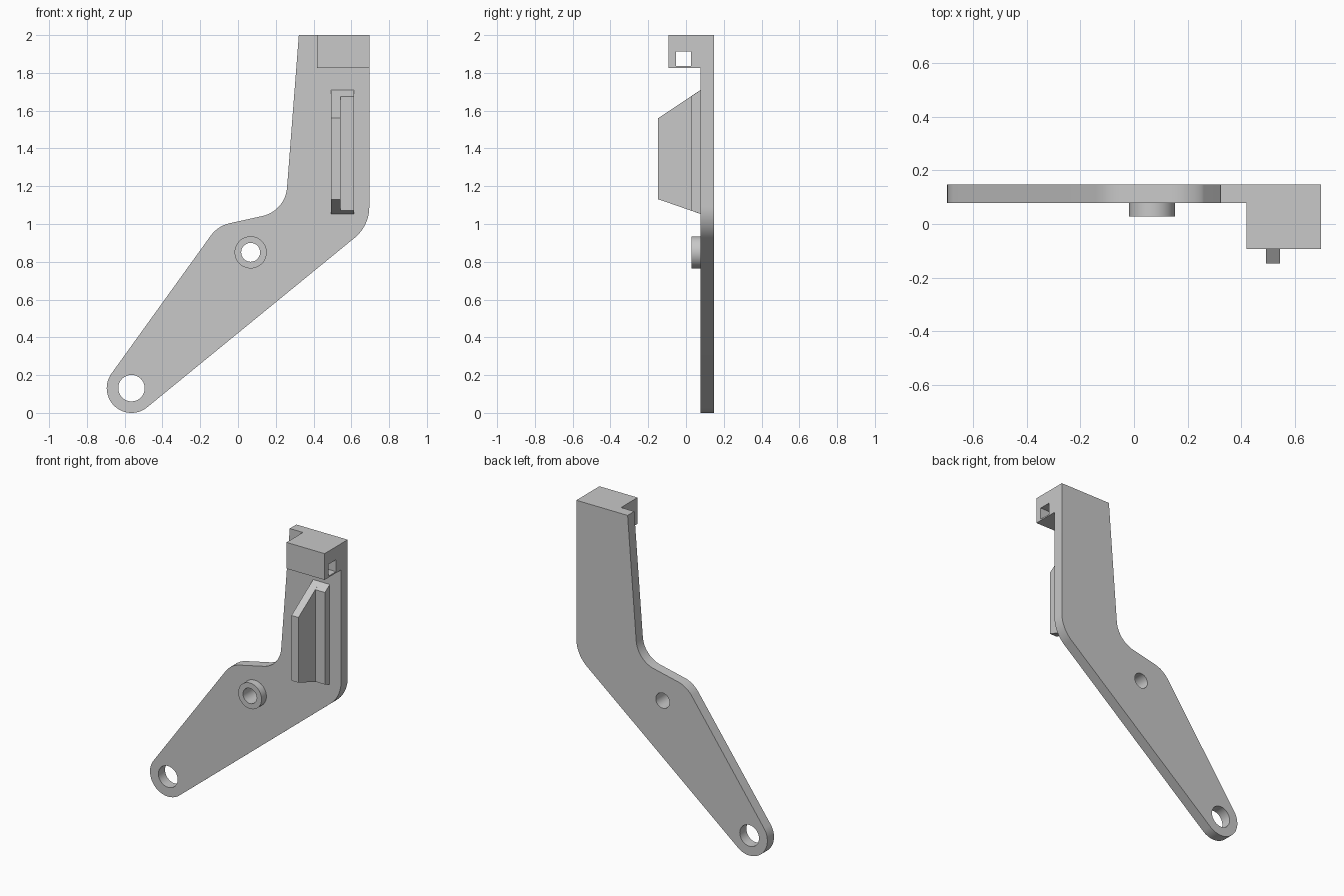
import bpy
import bmesh
from math import radians, cos, sin, tan
from mathutils import Matrix, Vector

cube = bpy.data.objects.get("Cube")
if cube:
    bpy.data.objects.remove(cube, do_unlink=True)

grey = bpy.data.materials.new("plain grey")
grey.use_nodes = True
grey.diffuse_color = (0.58, 0.58, 0.58, 1)
grey.node_tree.nodes["Principled BSDF"].inputs["Base Color"].default_value = (0.58, 0.58, 0.58, 1)


def arc(cx, cz, r, a0, a1, steps):
    """Points along an arc, angles in degrees."""
    angles = [radians(a0 + (a1 - a0) * i / steps) for i in range(steps + 1)]
    return [(cx + r * cos(a), cz + r * sin(a)) for a in angles]


def circle(cx, cz, r, steps=48):
    return arc(cx, cz, r, 0, 360, steps)[:-1]


def fillet(before, corner, after, r, steps=14):
    """Round a profile corner with an arc tangent to both edges."""
    c = Vector(corner)
    u = (Vector(before) - c).normalized()
    v = (Vector(after) - c).normalized()
    half = u.angle(v) / 2
    centre = c + (u + v).normalized() * (r / sin(half))
    start = c + u * (r / tan(half)) - centre
    end = c + v * (r / tan(half)) - centre
    spokes = [start.lerp(end, i / steps).normalized() for i in range(steps + 1)]
    return [tuple(centre + spoke * r) for spoke in spokes]


def rect(a0, b0, a1, b1):
    return [(a0, b0), (a1, b0), (a1, b1), (a0, b1)]


# Profile planes: local x, local y, extrusion direction
FRONT = Matrix(((1, 0, 0), (0, 0, -1), (0, 1, 0))).to_4x4()
SIDE = Matrix(((0, 0, 1), (1, 0, 0), (0, 1, 0))).to_4x4()


def extrude(name, plane, loops, low, high):
    """Extrude a profile (outer loop, then holes) between two depths."""
    curve = bpy.data.curves.new(name, "CURVE")
    curve.dimensions = "2D"
    curve.fill_mode = "BOTH"
    curve.extrude = (high - low) / 2
    for loop in loops:
        spline = curve.splines.new("POLY")
        spline.points.add(len(loop) - 1)
        for point, (a, b) in zip(spline.points, loop):
            point.co = (a, b, 0, 1)
        spline.use_cyclic_u = True
    temp = bpy.data.objects.new(name + " profile", curve)
    bpy.context.collection.objects.link(temp)
    graph = bpy.context.evaluated_depsgraph_get()
    mesh = bpy.data.meshes.new_from_object(temp.evaluated_get(graph))
    bpy.data.objects.remove(temp, do_unlink=True)
    bpy.data.curves.remove(curve)

    # Place the solid and weld its seams
    middle = (low + high) / 2
    offset = (0, middle, 0) if plane is FRONT else (middle, 0, 0)
    mesh.transform(Matrix.Translation(offset) @ plane)
    bm = bmesh.new()
    bm.from_mesh(mesh)
    bmesh.ops.remove_doubles(bm, verts=bm.verts, dist=0.0001)
    bmesh.ops.recalc_face_normals(bm, faces=bm.faces)
    bm.to_mesh(mesh)
    bm.free()
    mesh.name = name
    mesh.materials.clear()
    mesh.materials.append(grey)
    obj = bpy.data.objects.new(name, mesh)
    bpy.context.collection.objects.link(obj)
    bpy.ops.object.select_all(action="DESELECT")
    obj.select_set(True)
    bpy.context.view_layer.objects.active = obj
    bpy.ops.object.shade_smooth_by_angle(angle=radians(30))


BACK, FACE = 0.147, 0.078    # back and front of the plate
RIGHT = 0.695
EYE = (-0.564, 0.131)        # lower pivot
BOSS = (0.067, 0.85)         # middle pivot

# Bent lever plate with two pivot holes
top_left, top_right = (0.322, 2), (RIGHT, 2)
elbow, inner, shoulder = (RIGHT, 0.99), (0.25, 1.069), (-0.107, 0.99)
tip = arc(*EYE, 0.131, -50.7, -216, 36)
outline = [top_left, top_right]
outline += fillet(top_right, elbow, tip[0], 0.21)
outline += tip
outline += fillet(tip[-1], shoulder, inner, 0.17)
outline += fillet(shoulder, inner, top_left, 0.165)
extrude("lever_plate", FRONT, [outline, circle(*EYE, 0.07), circle(*BOSS, 0.05)], FACE, BACK)

# Raised collar around the middle pivot
extrude("pivot_collar", FRONT, [circle(*BOSS, 0.085), circle(*BOSS, 0.05)], 0.028, FACE)

# Top block with a square hole running sideways
extrude("top_block", SIDE,
        [rect(-0.093, 1.827, FACE, 2), rect(-0.053, 1.836, 0.026, 1.914)], 0.418, RIGHT)

# Tall tapered rib and the low flange beside it
foot, head = (FACE, 1.053), (FACE, 1.71)
extrude("tapered_rib", SIDE, [[foot, head, (-0.147, 1.56), (-0.147, 1.131)]], 0.492, 0.543)
extrude("rib_flange", SIDE, [[foot, head, (0.028, 1.676), (0.028, 1.071)]], 0.543, 0.613)
